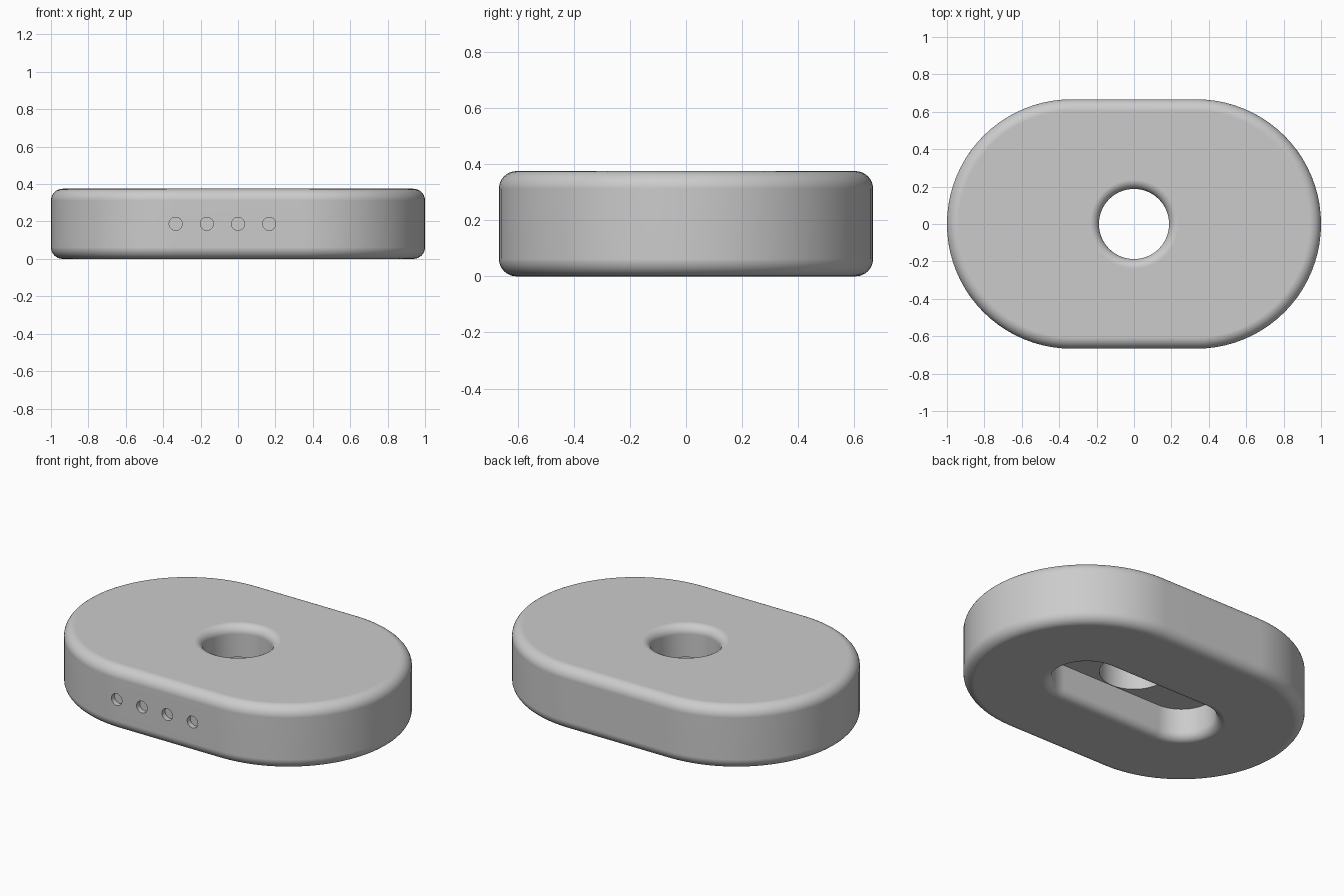
import bpy, bmesh
from math import sin, cos, pi, radians
from mathutils import Matrix

if "Cube" in bpy.data.objects:
    bpy.data.objects.remove(bpy.data.objects["Cube"], do_unlink=True)

HEIGHT = 0.375
MID = HEIGHT / 2
SPAN = 1 / 3          # half distance between the two rounded ends

grey = bpy.data.materials.new("light_grey")
grey.use_nodes = True
grey.diffuse_color = (0.6, 0.6, 0.6, 1)
grey.node_tree.nodes["Principled BSDF"].inputs["Base Color"].default_value = (0.6, 0.6, 0.6, 1)


def loft(name, span, profile, arc=40):
    """Solid with rounded-end outline, swept up a (radius, z) profile."""
    bm = bmesh.new()
    rings = []
    for r, z in profile:
        ring = []
        for side in (1, -1):
            for i in range(arc + 1):
                t = -pi / 2 + pi * i / arc
                ring.append(bm.verts.new((side * (span + r * cos(t)), side * r * sin(t), z)))
        rings.append(ring)
    n = len(rings[0])
    for low, high in zip(rings, rings[1:]):
        for i in range(n):
            j = (i + 1) % n
            bm.faces.new((low[i], low[j], high[j], high[i]))
    bm.faces.new(rings[0][::-1])
    bm.faces.new(rings[-1])
    bmesh.ops.remove_doubles(bm, verts=bm.verts[:], dist=1e-5)
    bmesh.ops.recalc_face_normals(bm, faces=bm.faces[:])
    mesh = bpy.data.meshes.new(name)
    bm.to_mesh(mesh)
    bm.free()
    mesh.materials.append(grey)
    ob = bpy.data.objects.new(name, mesh)
    bpy.context.collection.objects.link(ob)
    return ob


def fillet(r, z, size, start, end, steps=8):
    """Quarter-round profile points about the centre (r, z)."""
    angles = [radians(start + (end - start) * i / steps) for i in range(steps + 1)]
    return [(r + size * cos(a), z + size * sin(a)) for a in angles]


# Rounded block
EDGE, R = 0.0625, 2 / 3
body = loft("body", SPAN,
            fillet(R - EDGE, EDGE, EDGE, -90, 0) + fillet(R - EDGE, HEIGHT - EDGE, EDGE, 0, 90))

# Flared round hole through the top
RIM, HOLE = 0.05, 0.1875
flare = fillet(HOLE + RIM, HEIGHT - RIM, RIM, 180, 90)
hole = loft("hole_cutter", 0, [(HOLE, MID - 0.02)] + flare + [(HOLE + RIM, HEIGHT + 0.1)])

# Flared slot in the underside
SLOT = 0.19
flare = fillet(SLOT + RIM, RIM, RIM, 270, 180)
slot = loft("slot_cutter", SPAN, [(SLOT + RIM, -0.1)] + flare + [(SLOT, MID)])

# Row of four shallow round dimples on the front
cutters = [slot, hole]
for i in range(4):
    dimple = loft("dimple_cutter", 0, [(0.035, 0), (0.035, 0.1)], arc=16)
    place = Matrix.Translation((-SPAN + i / 6, -R + 0.03, MID)) @ Matrix.Rotation(pi / 2, 4, "X")
    dimple.data.transform(place)
    cutters.append(dimple)

# Cut, then remove the cutters
bpy.ops.object.select_all(action="DESELECT")
bpy.context.view_layer.objects.active = body
body.select_set(True)
for cutter in cutters:
    cutter.hide_render = True
    mod = body.modifiers.new("cut", "BOOLEAN")
    mod.operation = "DIFFERENCE"
    mod.solver = "EXACT"
    mod.object = cutter
    bpy.ops.object.modifier_apply(modifier=mod.name)
    bpy.data.objects.remove(cutter, do_unlink=True)

# Smooth rounds with clean flat faces
bpy.ops.object.shade_smooth_by_angle(angle=radians(35))
normals = body.modifiers.new("normals", "WEIGHTED_NORMAL")
normals.keep_sharp = True
